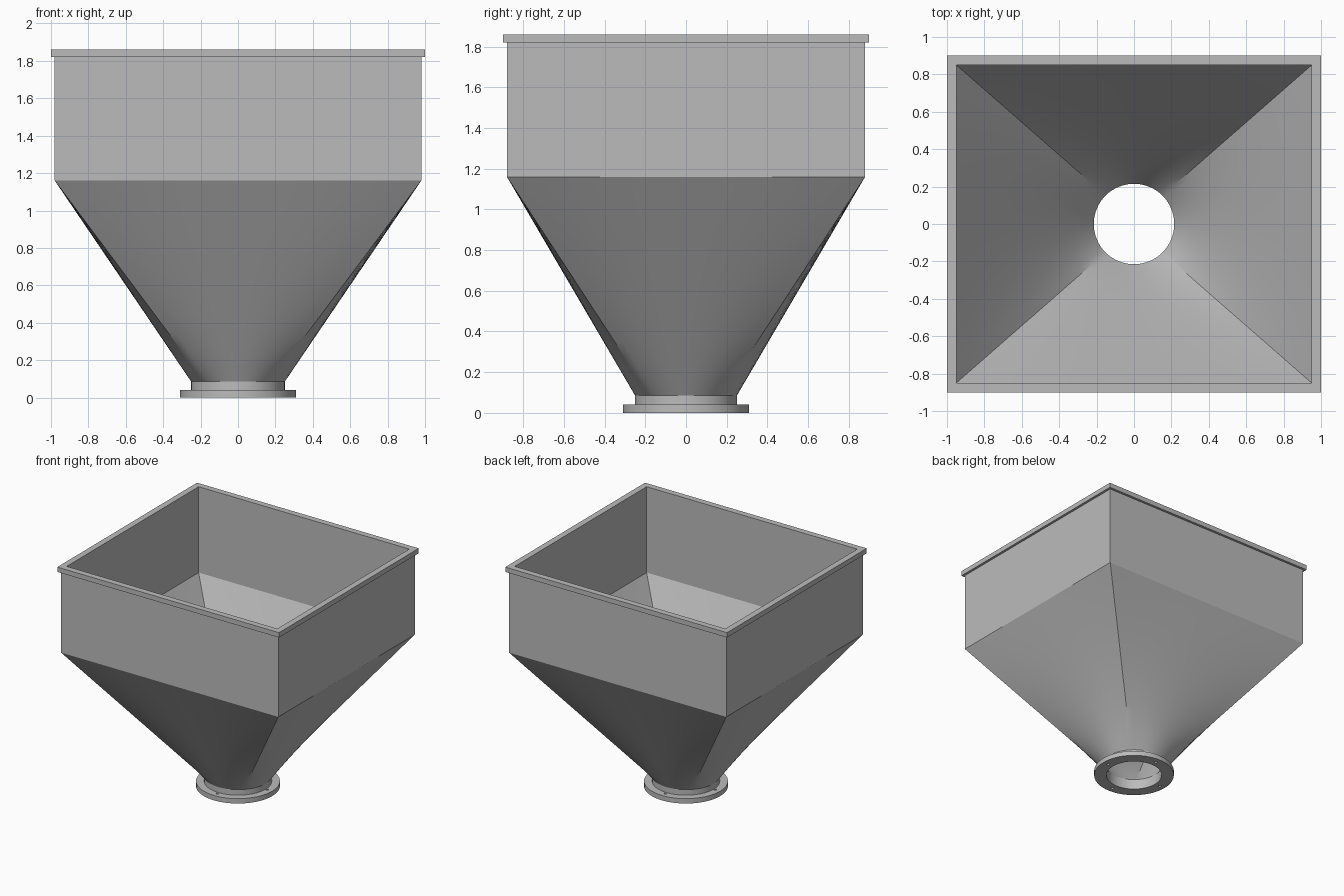
import bpy
import bmesh
from math import sin, cos, pi, radians

cube = bpy.data.objects.get("Cube")
if cube:
    bpy.data.objects.remove(cube, do_unlink=True)

SIDE = 16    # columns per side of the hopper
ROWS = 12    # rows down the transition

steel = bpy.data.materials.new("grey_steel")
steel.use_nodes = True
GREY = (0.5, 0.5, 0.5, 1)
steel.diffuse_color = GREY
steel.node_tree.nodes["Principled BSDF"].inputs["Base Color"].default_value = GREY


def rect(hx, hy, z, n=SIDE):
    """Rectangle outline, n points per side, starting at the front left corner."""
    corners = [(hx, -hy), (hx, hy), (-hx, hy), (-hx, -hy)]
    points = []
    for i, (ax, ay) in enumerate(corners):
        bx, by = corners[(i + 1) % 4]
        points += [(ax + (bx - ax) * k / n, ay + (by - ay) * k / n, z) for k in range(n)]
    return points


def circle(r, z, n=SIDE):
    """Circle with points matching those of the rectangle."""
    angles = [-pi / 4 + 2 * pi * k / (4 * n) for k in range(4 * n)]
    return [(r * cos(a), r * sin(a), z) for a in angles]


def blend(low, high):
    """Straight-ruled rows from one outline to another."""
    return [[tuple(a + (b - a) * t / ROWS for a, b in zip(p, q))
             for p, q in zip(low, high)] for t in range(ROWS + 1)]


def loft(name, rings, closed):
    """Bridge successive outlines; closed joins the last to the first."""
    bm = bmesh.new()
    loops = [[bm.verts.new(p) for p in ring] for ring in rings]
    pairs = list(zip(loops, loops[1:]))
    if closed:
        pairs.append((loops[-1], loops[0]))
    for a, b in pairs:
        for i in range(len(a)):
            j = (i + 1) % len(a)
            bm.faces.new((a[i], a[j], b[j], b[i]))
    mesh = bpy.data.meshes.new(name)
    bm.to_mesh(mesh)
    bm.free()
    mesh.materials.append(steel)
    obj = bpy.data.objects.new(name, mesh)
    bpy.context.collection.objects.link(obj)
    return obj


def activate(obj):
    bpy.ops.object.select_all(action='DESELECT')
    obj.select_set(True)
    bpy.context.view_layer.objects.active = obj


def smooth(obj):
    activate(obj)
    bpy.ops.object.shade_smooth_by_angle(angle=radians(30))


# Body: neck, square-to-round transition and bin, outside then inside
NECK, SHOULDER, TOP = 0.085, 1.16, 1.82
outside = blend(circle(0.25, NECK), rect(0.98, 0.88, SHOULDER))
inside = blend(circle(0.215, NECK), rect(0.95, 0.85, SHOULDER))
body = loft("hopper_body",
            [circle(0.25, 0.04)] + outside + [rect(0.98, 0.88, TOP),
                                              rect(0.95, 0.85, TOP)]
            + inside[::-1] + [circle(0.215, 0.04)], closed=False)
smooth(body)

# Rim frame around the open top
loft("top_rim", [rect(1, 0.9, TOP, 1), rect(1, 0.9, 1.86, 1),
                 rect(0.95, 0.85, 1.86, 1), rect(0.95, 0.85, TOP, 1)], closed=True)

# Round outlet flange with four bolt holes
flange = loft("outlet_flange", [circle(0.31, 0), circle(0.31, 0.04),
                                circle(0.215, 0.04), circle(0.215, 0)], closed=True)
for k in range(4):
    a = k * pi / 2
    bpy.ops.mesh.primitive_cylinder_add(
        vertices=16, radius=0.012, depth=0.2,
        location=(0.263 * cos(a), 0.263 * sin(a), 0.02))
    cutter = bpy.context.object
    cutter.name = "bolt_hole_cutter"
    cutter.hide_render = True
    cutter.data.materials.append(steel)
    activate(flange)
    cut = flange.modifiers.new("bolt_hole", 'BOOLEAN')
    cut.operation = 'DIFFERENCE'
    cut.solver = 'EXACT'
    cut.object = cutter
    bpy.ops.object.modifier_apply(modifier=cut.name)
    bpy.data.objects.remove(cutter, do_unlink=True)
smooth(flange)
